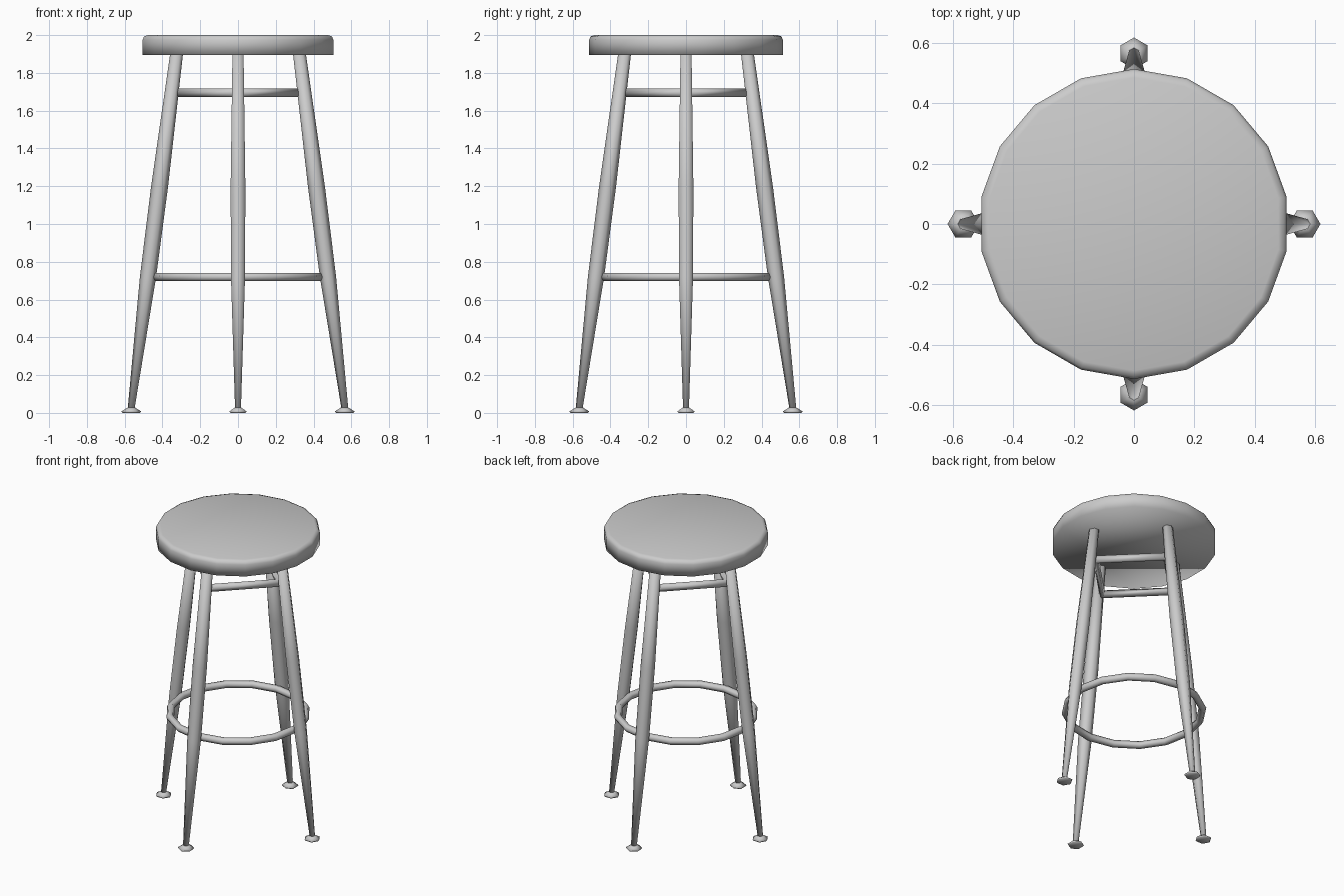
import bpy, bmesh
from math import cos, sin, pi
from mathutils import Vector, Matrix

if "Cube" in bpy.data.objects:
    bpy.data.objects.remove(bpy.data.objects["Cube"], do_unlink=True)

grey = bpy.data.materials.new("light_grey")
grey.use_nodes = True
tone = (0.6, 0.6, 0.6, 1)
grey.diffuse_color = tone
grey.node_tree.nodes["Principled BSDF"].inputs["Base Color"].default_value = tone


def finish(name, bm):
    bmesh.ops.recalc_face_normals(bm, faces=bm.faces[:])
    for f in bm.faces:
        f.smooth = True
    mesh = bpy.data.meshes.new(name)
    bm.to_mesh(mesh)
    bm.free()
    mesh.materials.append(grey)
    obj = bpy.data.objects.new(name, mesh)
    bpy.context.collection.objects.link(obj)
    return obj


def ring_points(bm, centre, radius, sides, start=0):
    return [bm.verts.new(centre + Vector((radius * cos(start + 2 * pi * i / sides),
                                          radius * sin(start + 2 * pi * i / sides), 0)))
            for i in range(sides)]


def bridge(bm, a, b):
    n = len(a)
    for i in range(n):
        bm.faces.new((a[i], a[(i + 1) % n], b[(i + 1) % n], b[i]))


def lofted(name, sections, sides, start=0, turn=0):
    """Capped loft through (x, z, radius) sections, turned about z."""
    bm = bmesh.new()
    rings = [ring_points(bm, Vector((x, 0, z)), r, sides, start) for x, z, r in sections]
    for a, b in zip(rings, rings[1:]):
        bridge(bm, a, b)
    bm.faces.new(rings[0])
    bm.faces.new(rings[-1])
    bm.transform(Matrix.Rotation(turn, 4, "Z"))
    return finish(name, bm)


def torus(name, z, major, minor, segments, sides=6):
    bm = bmesh.new()
    rings = []
    for j in range(sides):
        t = 2 * pi * j / sides
        rings.append(ring_points(bm, Vector((0, 0, z + minor * sin(t))),
                                 major + minor * cos(t), segments))
    for j in range(sides):
        bridge(bm, rings[j], rings[(j + 1) % sides])
    return finish(name, bm)


# Round seat with a softened upper rim
lofted("seat", [(0, 1.895, 0.513), (0, 1.975, 0.513), (0, 1.993, 0.505), (0, 2.0, 0.485)],
       18, start=pi / 2)

# Four splayed, swelling legs with flared feet
for k, side in enumerate(("left", "back", "right", "front")):
    turn = k * pi / 2
    leg = [(0.566 - 0.128 * (z - 0.02), z, r) for z, r in
           ((0.02, 0.018), (0.72, 0.043), (1.2, 0.045), (1.9, 0.034))]
    lofted(side + "_leg", leg, 6, turn=turn)
    lofted(side + "_foot", [(0.565, 0, 0.046), (0.565, 0.008, 0.052), (0.565, 0.028, 0.02)],
           6, turn=turn)

# Square upper brace and round footrest
torus("upper_brace", 1.695, 0.308, 0.026, 4)
torus("footrest_ring", 0.72, 0.428, 0.024, 16)
